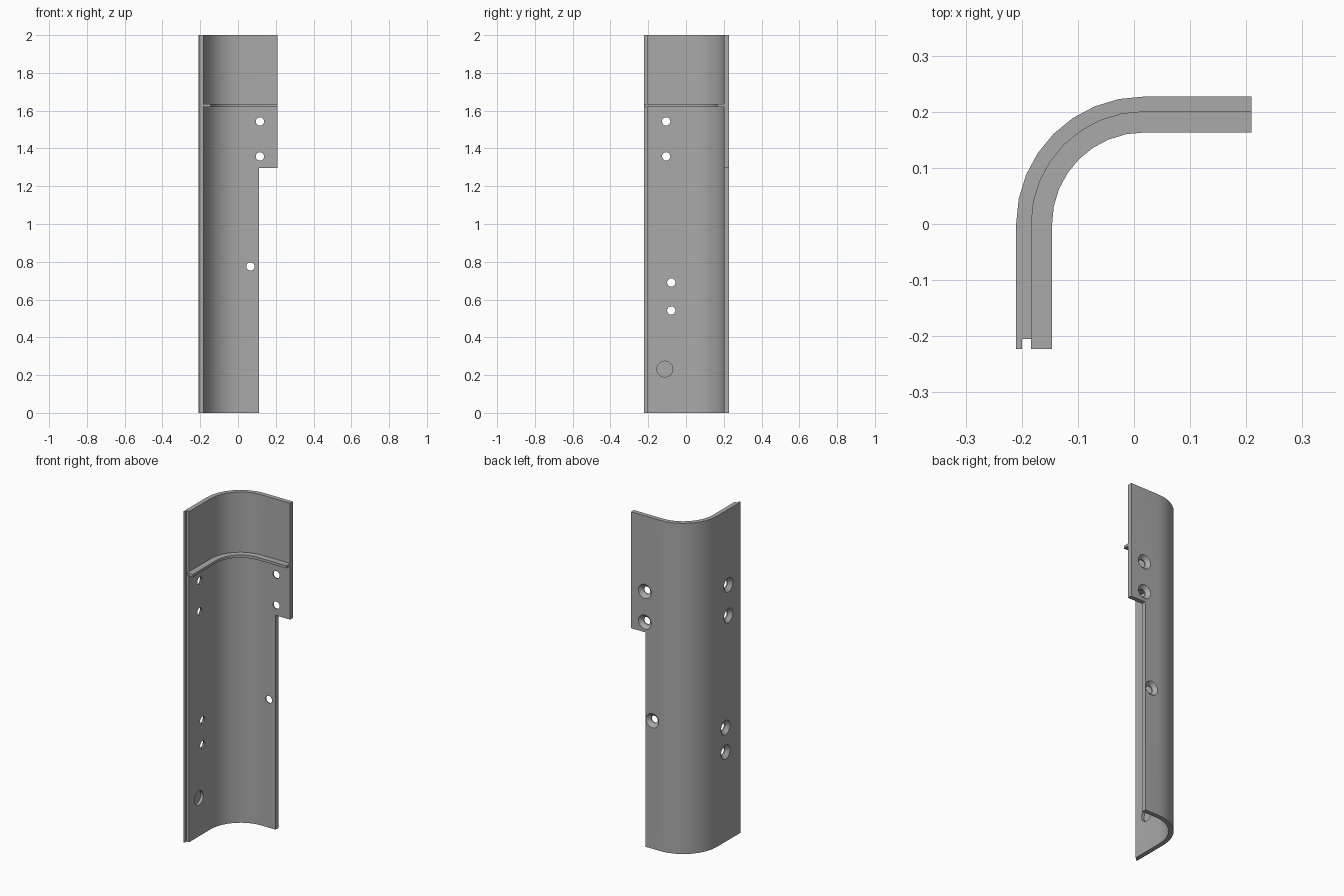
import bpy, bmesh
from math import sin, cos, pi, radians
from mathutils import Matrix

cube = bpy.data.objects.get("Cube")
if cube:
    bpy.data.objects.remove(cube, do_unlink=True)

grey = bpy.data.materials.new("plain grey")
grey.use_nodes = True
colour = (0.4, 0.4, 0.4, 1)
grey.diffuse_color = colour
grey.node_tree.nodes["Principled BSDF"].inputs["Base Color"].default_value = colour

# Shared layout of the bent sheet
CX, R_OUT, R_IN, R_LEDGE = 0.017, 0.227, 0.2, 0.163
FRONT, SIDE = -0.223, 0.209
STEPS = 8


def make_object(name, bm):
    bmesh.ops.recalc_face_normals(bm, faces=bm.faces[:])
    mesh = bpy.data.meshes.new(name)
    bm.to_mesh(mesh)
    bm.free()
    mesh.materials.append(grey)
    obj = bpy.data.objects.new(name, mesh)
    bpy.context.collection.objects.link(obj)
    return obj


def bend(r):
    """Outline of one skin: front edge, quarter bend, side edge."""
    arc = [(CX - r * cos(i * pi / 2 / STEPS), r * sin(i * pi / 2 / STEPS))
           for i in range(STEPS + 1)]
    return [(CX - r, FRONT)] + arc + [(SIDE, r)]


def extrude(name, outline, z0, z1):
    bm = bmesh.new()
    face = bm.faces.new([bm.verts.new((x, y, z0)) for x, y in outline])
    top = bmesh.ops.extrude_face_region(bm, geom=[face])["geom"]
    bmesh.ops.translate(bm, vec=(0, 0, z1 - z0),
                        verts=[v for v in top if isinstance(v, bmesh.types.BMVert)])
    return make_object(name, bm)


def box(name, low, high):
    (x0, y0, z0), (x1, y1, z1) = low, high
    return extrude(name, [(x0, y0), (x1, y0), (x1, y1), (x0, y1)], z0, z1)


def drill(wall, along, z, r_out, r_in, d0, d1):
    """Round cutter from depth d0 to d1 measured inward from the outer skin."""
    bm = bmesh.new()
    bmesh.ops.create_cone(bm, cap_ends=True, segments=24, radius1=r_out,
                          radius2=r_in, depth=d1 - d0)
    mid = (d0 + d1) / 2
    if wall == "side":
        m = Matrix.Translation((CX - R_OUT + mid, along, z)) @ Matrix.Rotation(pi / 2, 4, "Y")
    else:
        m = Matrix.Translation((along, R_OUT - mid, z)) @ Matrix.Rotation(pi / 2, 4, "X")
    bmesh.ops.transform(bm, matrix=m, verts=bm.verts[:])
    return make_object("cutter", bm)


def cut(obj, cutter):
    cutter.hide_render = True
    mod = obj.modifiers.new("cut", "BOOLEAN")
    mod.operation, mod.solver, mod.object = "DIFFERENCE", "EXACT", cutter
    bpy.context.view_layer.objects.active = obj
    bpy.ops.object.modifier_apply(modifier=mod.name)
    bpy.data.objects.remove(cutter, do_unlink=True)


# Bent sheet, with its lower side step and the rabbet down the front edge
shell = extrude("bent_cover", bend(R_OUT) + bend(R_IN)[::-1], 0, 2)
cut(shell, box("cutter", (0.111, 0.1, -0.1), (0.3, 0.3, 1.296)))
cut(shell, box("cutter", (-0.2, -0.3, -0.1), (-0.1, -0.205, 2.1)))

# Countersunk screw holes
holes = [("back", 0.116, 1.543), ("back", 0.116, 1.358), ("back", 0.066, 0.775),
         ("side", -0.105, 1.543), ("side", -0.105, 1.358),
         ("side", -0.078, 0.69), ("side", -0.078, 0.542)]
for wall, along, z in holes:
    cut(shell, drill(wall, along, z, 0.022, 0.022, -0.02, 0.05))
    cut(shell, drill(wall, along, z, 0.044, 0.022, -0.001, 0.02))

# Blind round pocket on the inside
cut(shell, drill("side", -0.112, 0.232, 0.042, 0.042, 0.01, 0.05))

# Thin ledge following the inner skin
ledge = extrude("inner_ledge", bend(R_IN + 0.0005) + bend(R_LEDGE)[::-1], 1.62, 1.636)

for obj in (shell, ledge):
    bpy.ops.object.select_all(action="DESELECT")
    obj.select_set(True)
    bpy.context.view_layer.objects.active = obj
    bpy.ops.object.shade_smooth_by_angle(angle=radians(30))
